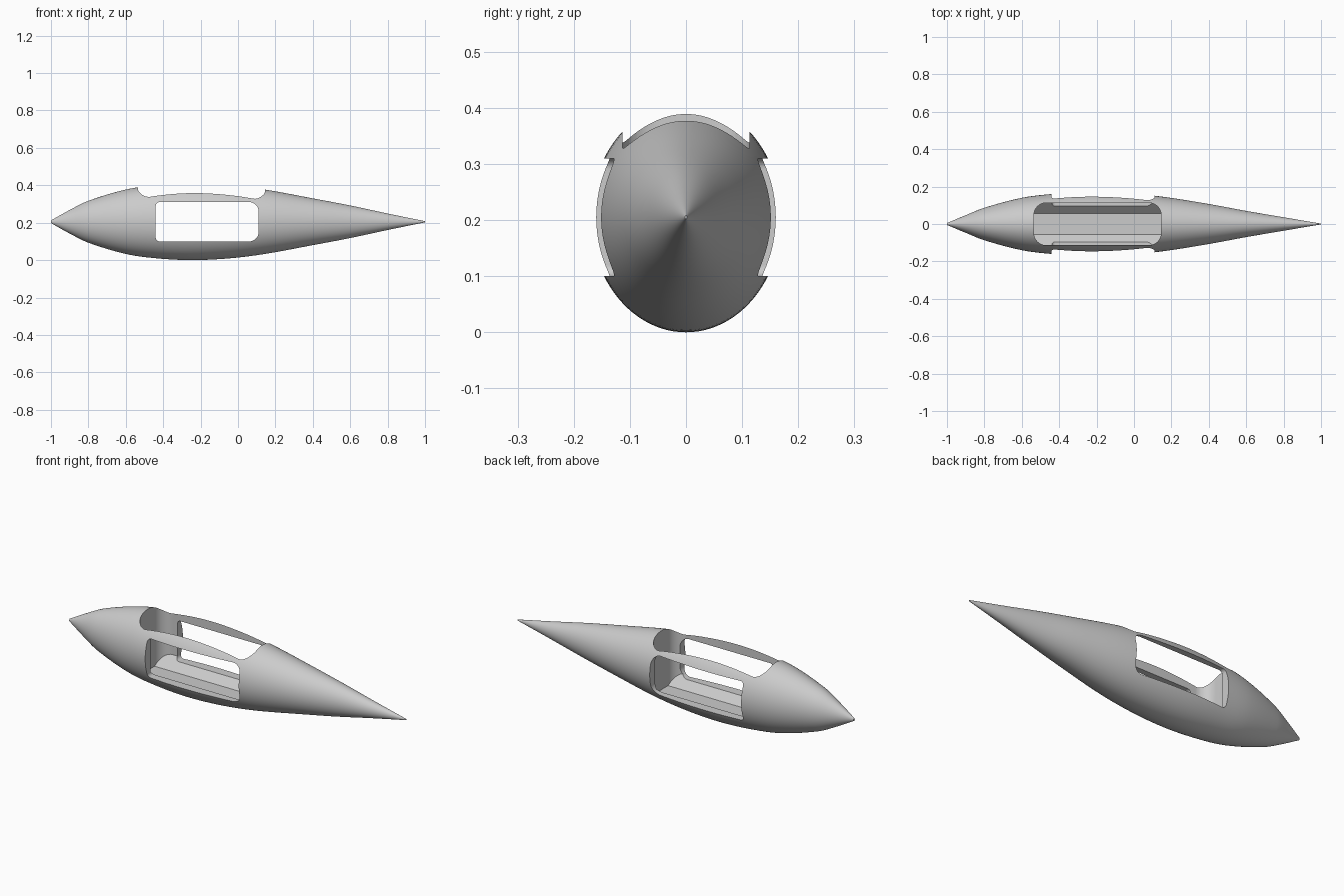
import bpy, bmesh
from math import sin, cos, pi, radians
from mathutils import Vector

cube = bpy.data.objects.get("Cube")
if cube:
    bpy.data.objects.remove(cube, do_unlink=True)

AXIS_Z = 0.205
SIDES = 96


def new_object(name, bm):
    bmesh.ops.recalc_face_normals(bm, faces=bm.faces)
    mesh = bpy.data.meshes.new(name)
    bm.to_mesh(mesh)
    bm.free()
    obj = bpy.data.objects.new(name, mesh)
    bpy.context.collection.objects.link(obj)
    return obj


def rounded_rect(a0, a1, b0, b1, r_low, r_high, steps=10):
    """Outline with one corner radius at the low end and one at the high end."""
    pts = []
    for a, b, r, start in ((a1 - r_high, b1 - r_high, r_high, 0), (a0 + r_low, b1 - r_low, r_low, 1),
                           (a0 + r_low, b0 + r_low, r_low, 2), (a1 - r_high, b0 + r_high, r_high, 3)):
        for i in range(steps + 1):
            t = (start + i / steps) * pi / 2
            pts.append((a + r * cos(t), b + r * sin(t)))
    return pts


def prism(name, outline, place, low, high):
    """Extrude a 2D outline; place turns (a, b, depth) into a point."""
    bm = bmesh.new()
    rings = [[bm.verts.new(place(a, b, d)) for a, b in outline] for d in (low, high)]
    n = len(outline)
    for i in range(n):
        j = (i + 1) % n
        bm.faces.new((rings[0][i], rings[0][j], rings[1][j], rings[1][i]))
    for ring in rings:
        bm.faces.new(ring)
    obj = new_object(name, bm)
    obj.hide_render = True
    return obj


def apply_boolean(target, cutter, operation):
    mod = target.modifiers.new("cut", 'BOOLEAN')
    mod.operation = operation
    mod.solver = 'EXACT'
    mod.object = cutter
    bpy.context.view_layer.objects.active = target
    bpy.ops.object.modifier_apply(modifier=mod.name)
    bpy.data.objects.remove(cutter, do_unlink=True)


# Hull stations: position along x, half width, half height
stations = [Vector(s) for s in (
    (-1, .005, .007), (-.9, .047, .063), (-.8, .087, .112), (-.6, .14, .172), (-.44, .16, .195),
    (-.25, .17, .205), (-.05, .165, .196), (.145, .147, .172), (.4, .107, .125),
    (.6, .07, .087), (.8, .036, .044), (1, .002, .003))]


def smooth_stations(points, steps=6):
    out = []
    for i in range(len(points) - 1):
        p1, p2 = points[i], points[i + 1]
        p0 = points[i - 1] if i else 2 * p1 - p2
        p3 = points[i + 2] if i + 2 < len(points) else 2 * p2 - p1
        m1 = (p2 - p0) / (p2.x - p0.x) * (p2.x - p1.x)
        m2 = (p3 - p1) / (p3.x - p1.x) * (p2.x - p1.x)
        for k in range(steps):
            t = k / steps
            out.append(p1 * (2*t**3 - 3*t**2 + 1) + m1 * (t**3 - 2*t**2 + t)
                       + p2 * (3*t**2 - 2*t**3) + m2 * (t**3 - t**2))
    return out + [points[-1]]


# Hull: elliptical rings lofted from nose to tail
bm = bmesh.new()
rings = []
for x, w, h in smooth_stations(stations):
    rings.append([bm.verts.new((x, w * cos(2 * pi * i / SIDES), AXIS_Z + h * sin(2 * pi * i / SIDES)))
                  for i in range(SIDES)])
for a, b in zip(rings, rings[1:]):
    for i in range(SIDES):
        j = (i + 1) % SIDES
        bm.faces.new((a[i], a[j], b[j], b[i]))
for end in (rings[0], rings[-1]):
    bm.faces.new(end)
hull = new_object("fuselage_shell", bm)

# Cockpit: rounded opening with a floor and sloped lower sides
cockpit = prism("cockpit_cutter", rounded_rect(-.535, .145, -.113, .113, .065, .065),
                lambda a, b, d: (a, b, d), -.1, .6)
half = [(.055, .06), (.133, .138), (.133, .5)]
section = half + [(-y, z) for y, z in reversed(half)]
trough = prism("trough_cutter", section, lambda a, b, d: (d, a, b), -.8, .5)
apply_boolean(cockpit, trough, 'INTERSECT')
apply_boolean(hull, cockpit, 'DIFFERENCE')

# Side windows: one cut through both walls
window = prism("window_cutter", rounded_rect(-.44, .11, .1, .31, .02, .05),
               lambda a, b, d: (a, d, b), -.4, .4)
apply_boolean(hull, window, 'DIFFERENCE')

# Grey finish
grey = bpy.data.materials.new("plain_grey")
grey.use_nodes = True
colour = (.6, .6, .6, 1)
grey.diffuse_color = colour
grey.node_tree.nodes["Principled BSDF"].inputs["Base Color"].default_value = colour
hull.data.materials.clear()
hull.data.materials.append(grey)
for face in hull.data.polygons:
    face.material_index = 0

bpy.ops.object.select_all(action='DESELECT')
hull.select_set(True)
bpy.context.view_layer.objects.active = hull
bpy.ops.object.shade_smooth_by_angle(angle=radians(30))
